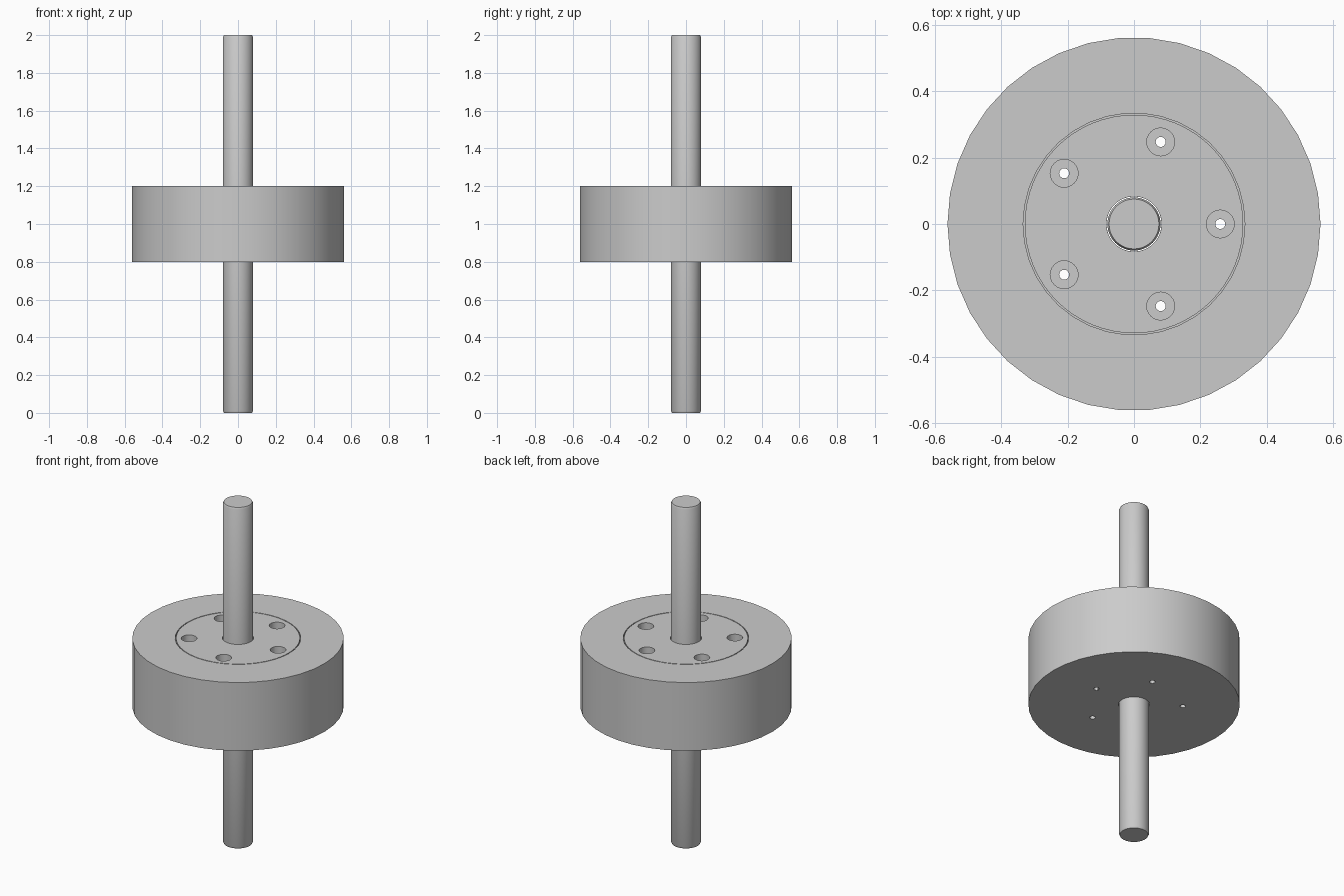
import bpy
import bmesh
from math import cos, sin, tau

cube = bpy.data.objects.get("Cube")
if cube:
    bpy.data.objects.remove(cube, do_unlink=True)

grey = bpy.data.materials.new("plain_grey")
grey.use_nodes = True
GREY = (0.6, 0.6, 0.6, 1)
grey.diffuse_color = GREY
grey.node_tree.nodes["Principled BSDF"].inputs["Base Color"].default_value = GREY


def lathe(name, profile, sides):
    """Turn a closed (radius, z) profile around the z axis."""
    bm = bmesh.new()
    rings = []
    for r, z in profile:
        if r == 0:
            rings.append([bm.verts.new((0, 0, z))] * sides)
        else:
            rings.append([bm.verts.new((r * cos(tau * i / sides), r * sin(tau * i / sides), z))
                          for i in range(sides)])
    for a, b in zip(rings, rings[1:] + rings[:1]):
        for i in range(sides):
            j = (i + 1) % sides
            corners = list(dict.fromkeys((a[i], a[j], b[j], b[i])))
            if len(corners) > 2:
                bm.faces.new(corners)
    bmesh.ops.recalc_face_normals(bm, faces=bm.faces)
    mesh = bpy.data.meshes.new(name)
    bm.to_mesh(mesh)
    bm.free()
    mesh.materials.append(grey)
    obj = bpy.data.objects.new(name, mesh)
    bpy.context.collection.objects.link(obj)
    return obj


BOTTOM, TOP = 0.8, 1.2
FLOOR = 0.9          # recess floor inside the wheel
BORE = 0.083         # clearance around the shaft

# Wheel: a thick cup with a round recess in its top
wheel = lathe("wheel", [(BORE, BOTTOM), (0.562, BOTTOM), (0.562, TOP),
                        (0.334, TOP), (0.334, FLOOR), (BORE, FLOOR)], 38)

# Hub: the disc seated in the recess
hub = lathe("hub", [(BORE, FLOOR), (0.329, FLOOR), (0.329, TOP), (BORE, TOP)], 64)

# Shaft: a long rod with small chamfers at both ends
shaft = lathe("shaft", [(0, 0), (0.075, 0), (0.08, 0.01), (0.08, 1.99),
                        (0.075, 2), (0, 2)], 48)

# Five counterbored bolt holes through the hub and the wheel
for i in range(5):
    angle = tau * i / 5
    cutter = lathe(f"bolt_hole_cutter_{i + 1}",
                   [(0, 0.7), (0.015, 0.7), (0.015, 1.08), (0.042, 1.08),
                    (0.042, 1.3), (0, 1.3)], 24)
    cutter.location = (0.26 * cos(angle), 0.26 * sin(angle), 0)
    cutter.hide_render = True
    cutter.hide_set(True)
    for part in (wheel, hub):
        cut = part.modifiers.new(f"bolt_hole_{i + 1}", "BOOLEAN")
        cut.operation = "DIFFERENCE"
        cut.solver = "EXACT"
        cut.object = cutter

# Bake the holes in, then shade smoothly while keeping edges sharp
for part in (wheel, hub, shaft):
    bpy.ops.object.select_all(action="DESELECT")
    part.select_set(True)
    bpy.context.view_layer.objects.active = part
    for name in [m.name for m in part.modifiers]:
        bpy.ops.object.modifier_apply(modifier=name)
    bpy.ops.object.shade_smooth_by_angle(angle=0.5)

for obj in [o for o in bpy.data.objects if "cutter" in o.name]:
    bpy.data.objects.remove(obj, do_unlink=True)
